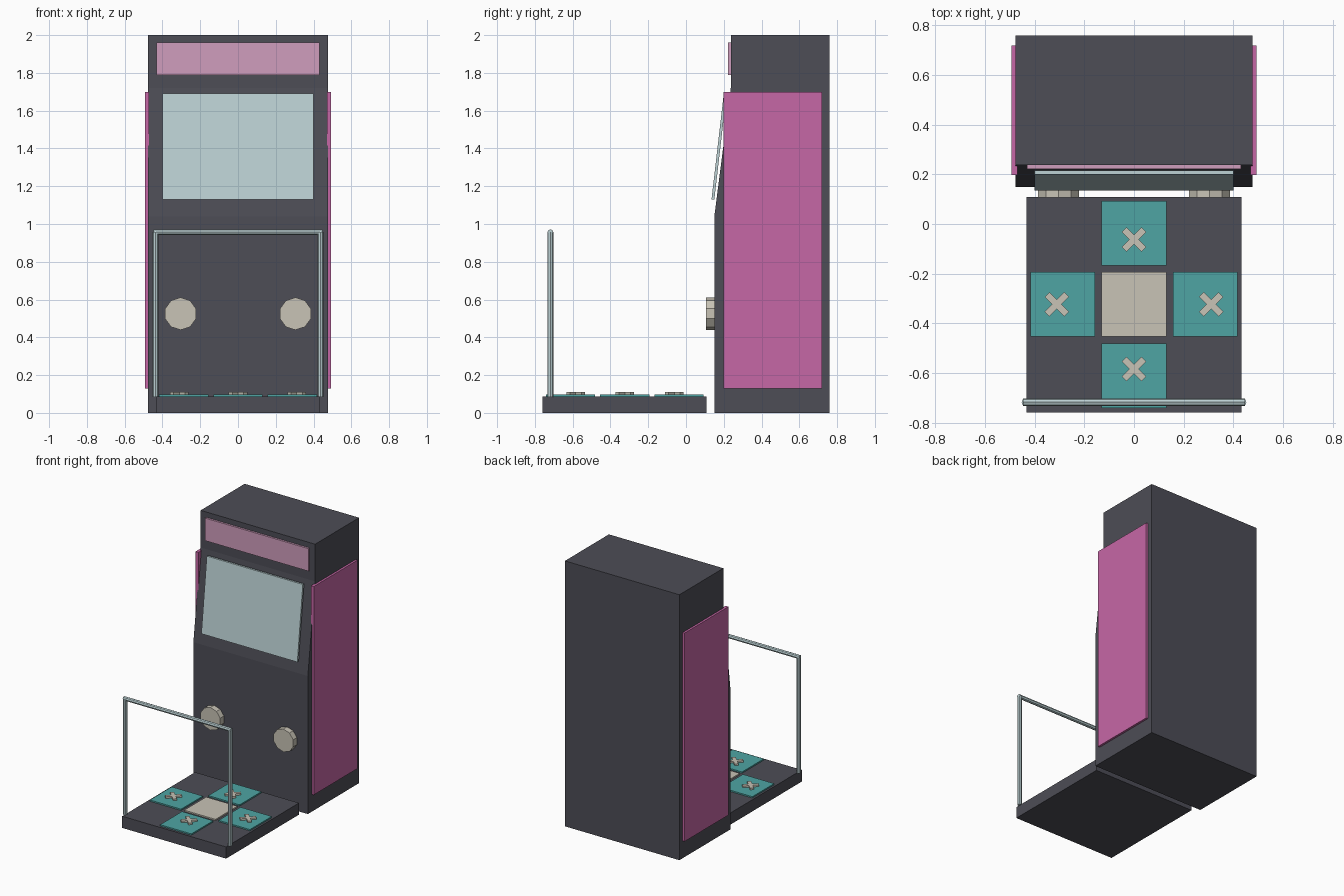
import bpy, bmesh
from math import pi, radians
from mathutils import Matrix, Vector

if "Cube" in bpy.data.objects:
    bpy.data.objects.remove(bpy.data.objects["Cube"], do_unlink=True)


def material(name, rgb):
    # Convert display values to linear
    col = [((c / 255 + 0.055) / 1.055) ** 2.4 for c in rgb] + [1.0]
    m = bpy.data.materials.new(name)
    m.use_nodes = True
    m.diffuse_color = col
    m.node_tree.nodes["Principled BSDF"].inputs["Base Color"].default_value = col
    return m


DARK = material("charcoal", (77, 77, 86))
PINK = material("hot pink", (198, 103, 166))
ROSE = material("pale pink", (208, 157, 189))
GLASS = material("pale blue", (188, 209, 212))
TEAL = material("teal", (78, 165, 164))
BEIGE = material("warm beige", (200, 195, 182))


def finish(name, bm, mat):
    bmesh.ops.recalc_face_normals(bm, faces=bm.faces)
    me = bpy.data.meshes.new(name)
    bm.to_mesh(me)
    bm.free()
    me.materials.append(mat)
    ob = bpy.data.objects.new(name, me)
    bpy.context.collection.objects.link(ob)
    return ob


def add_box(bm, centre, size, turn=0.0):
    mat = (Matrix.Translation(centre) @ Matrix.Rotation(turn, 4, "Z")
           @ Matrix.Diagonal((*size, 1)))
    bmesh.ops.create_cube(bm, size=1, matrix=mat)


def box(name, low, high, mat):
    a, b = Vector(low), Vector(high)
    bm = bmesh.new()
    add_box(bm, (a + b) / 2, b - a)
    return finish(name, bm, mat)


def side_profile(name, points, half_width, mat):
    # Extrude a (y, z) outline across x
    bm = bmesh.new()
    face = bm.faces.new([bm.verts.new((-half_width, y, z)) for y, z in points])
    new = bmesh.ops.extrude_face_region(bm, geom=[face])["geom"]
    verts = [g for g in new if isinstance(g, bmesh.types.BMVert)]
    bmesh.ops.translate(bm, verts=verts, vec=(2 * half_width, 0, 0))
    return finish(name, bm, mat)


def cylinder(name, start, end, radius, sides, mat):
    a, b = Vector(start), Vector(end)
    turn = Vector((0, 0, 1)).rotation_difference(b - a).to_matrix().to_4x4()
    bm = bmesh.new()
    bmesh.ops.create_cone(bm, cap_ends=True, segments=sides, radius1=radius,
                          radius2=radius, depth=(b - a).length,
                          matrix=Matrix.Translation((a + b) / 2) @ turn)
    return finish(name, bm, mat)


# Cabinet with sloping display bay, screen and lit header
side_profile("cabinet", [(0.76, 0), (0.15, 0), (0.15, 1.04), (0.237, 1.72),
                         (0.237, 2), (0.76, 2)], 0.477, DARK)
side_profile("screen", [(0.135, 1.13), (0.15, 1.13), (0.215, 1.69),
                        (0.2, 1.69)], 0.4, GLASS)
box("header_sign", (-0.432, 0.222, 1.79), (0.432, 0.24, 1.96), ROSE)

# Mirrored side panels, speakers and rail posts
for side, s in (("left", 1), ("right", -1)):
    box(side + "_side_panel", (s * 0.47, 0.198, 0.13), (s * 0.493, 0.72, 1.7), PINK)
    cylinder(side + "_speaker", (s * 0.304, 0.155, 0.525),
             (s * 0.304, 0.106, 0.525), 0.086, 10, BEIGE)
    cylinder(side + "_rail_post", (s * 0.437, -0.718, 0.085),
             (s * 0.437, -0.718, 0.957), 0.016, 8, GLASS)
cylinder("rail_bar", (-0.448, -0.718, 0.957), (0.448, -0.718, 0.957), 0.015, 8, GLASS)

# Dance platform with a centre pad and four step pads
box("platform", (-0.433, -0.76, 0), (0.433, 0.108, 0.088), DARK)
MID, STEP, HALF = -0.324, 0.287, 0.13


def pad(name, x, y, mat):
    box(name, (x - HALF, y - HALF, 0.08), (x + HALF, y + HALF, 0.098), mat)


pad("centre_pad", 0, MID, BEIGE)
for name, dx, dy, cx, cy in (("back", 0, 1, 0, 0.262), ("front", 0, -1, 0, -0.26),
                             ("left", 1, 0, 0.311, 0), ("right", -1, 0, -0.311, 0)):
    pad(name + "_pad", dx * STEP, MID + dy * STEP, TEAL)
    # Raised cross marker
    bm = bmesh.new()
    for angle in (45, -45):
        add_box(bm, (cx, MID + cy, 0.102), (0.112, 0.027, 0.018), radians(angle))
    finish(name + "_cross", bm, BEIGE)
